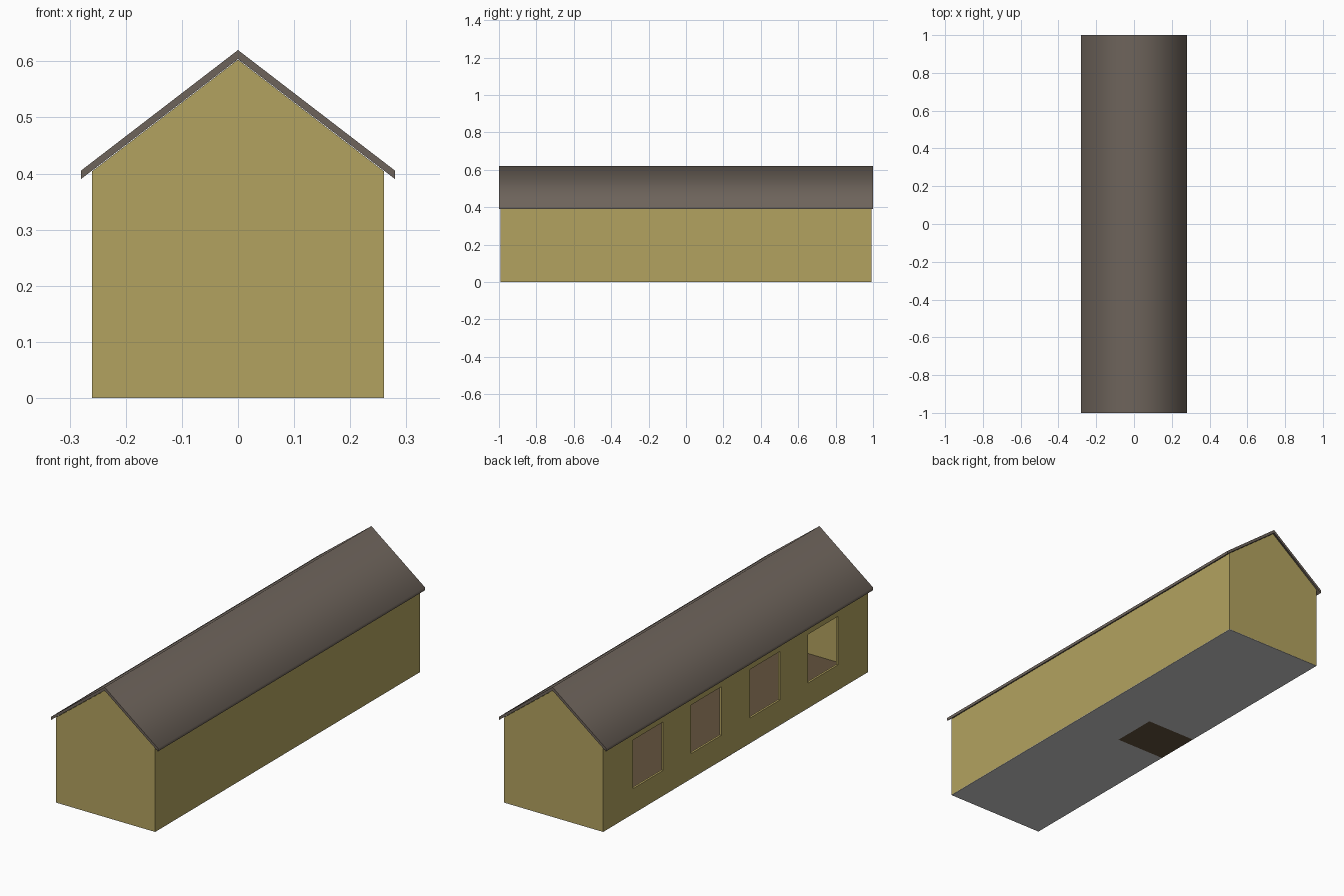
import bpy, bmesh, math

if "Cube" in bpy.data.objects:
    bpy.data.objects.remove(bpy.data.objects["Cube"])


def material(name, color):
    m = bpy.data.materials.new(name)
    m.diffuse_color = (*color, 1)
    m.use_nodes = True
    m.node_tree.nodes["Principled BSDF"].inputs["Base Color"].default_value = m.diffuse_color
    return m


yellow = material("yellow_walls", (0.45, 0.365, 0.115))
roof_brown = material("roof_brown", (0.155, 0.127, 0.105))
floor_brown = material("floor_brown", (0.125, 0.085, 0.048))


def prism(name, profile, half_length, mat=None):
    """Extrude an x-z profile along y."""
    bm = bmesh.new()
    face = bm.faces.new([bm.verts.new((x, -half_length, z)) for x, z in profile])
    ext = bmesh.ops.extrude_face_region(bm, geom=[face])
    moved = [g for g in ext["geom"] if isinstance(g, bmesh.types.BMVert)]
    bmesh.ops.translate(bm, verts=moved, vec=(0, 2 * half_length, 0))
    bmesh.ops.recalc_face_normals(bm, faces=bm.faces)
    me = bpy.data.meshes.new(name)
    bm.to_mesh(me)
    bm.free()
    ob = bpy.data.objects.new(name, me)
    bpy.context.collection.objects.link(ob)
    if mat:
        me.materials.append(mat)
    return ob


def box(name, x, y, z, mat=None):
    ob = prism(name, [(x[0], z[0]), (x[1], z[0]), (x[1], z[1]), (x[0], z[1])],
               (y[1] - y[0]) / 2, mat)
    ob.location.y = (y[0] + y[1]) / 2
    return ob


def cut(target, cutter):
    mod = target.modifiers.new(cutter.name, 'BOOLEAN')
    mod.operation = 'DIFFERENCE'
    mod.solver = 'EXACT'
    mod.object = cutter
    cutter.hide_render = True
    cutter.hide_set(True)


# Thin gabled walls, hollow inside
walls = prism("walls", [(-0.26, 0.001), (0.26, 0.001), (0.26, 0.404), (0, 0.603), (-0.26, 0.404)],
              0.992, yellow)
cut(walls, box("room_cutter", (-0.25, 0.25), (-0.982, 0.982), (-0.1, 1), yellow))

# Four window openings in the left wall
for i, y in enumerate((-0.655, -0.22, 0.22, 0.655)):
    cut(walls, box(f"window_cutter_{i}", (-0.3, -0.2), (y - 0.113, y + 0.113), (0.12, 0.35), yellow))

# Roof: two slopes shaded smoothly over the ridge
roof = prism("roof", [(-0.28, 0.39), (0, 0.604), (0.28, 0.39), (0.28, 0.405), (0, 0.62), (-0.28, 0.405)],
             1.0, roof_brown)
bpy.context.view_layer.objects.active = roof
roof.select_set(True)
bpy.ops.object.shade_smooth_by_angle(angle=math.radians(80))

# Brown floor on a grey base, with a brown hatch in the underside
box("floor", (-0.251, 0.251), (-0.983, 0.983), (0.002, 0.01), floor_brown)
base = box("base", (-0.26, 0.26), (-0.992, 0.992), (0, 0.003))
cut(base, box("hatch_cutter", (-0.3, 0), (-0.11, 0.11), (-0.1, 0.1)))
box("hatch", (-0.26, 0), (-0.11, 0.11), (0, 0.003), floor_brown)
